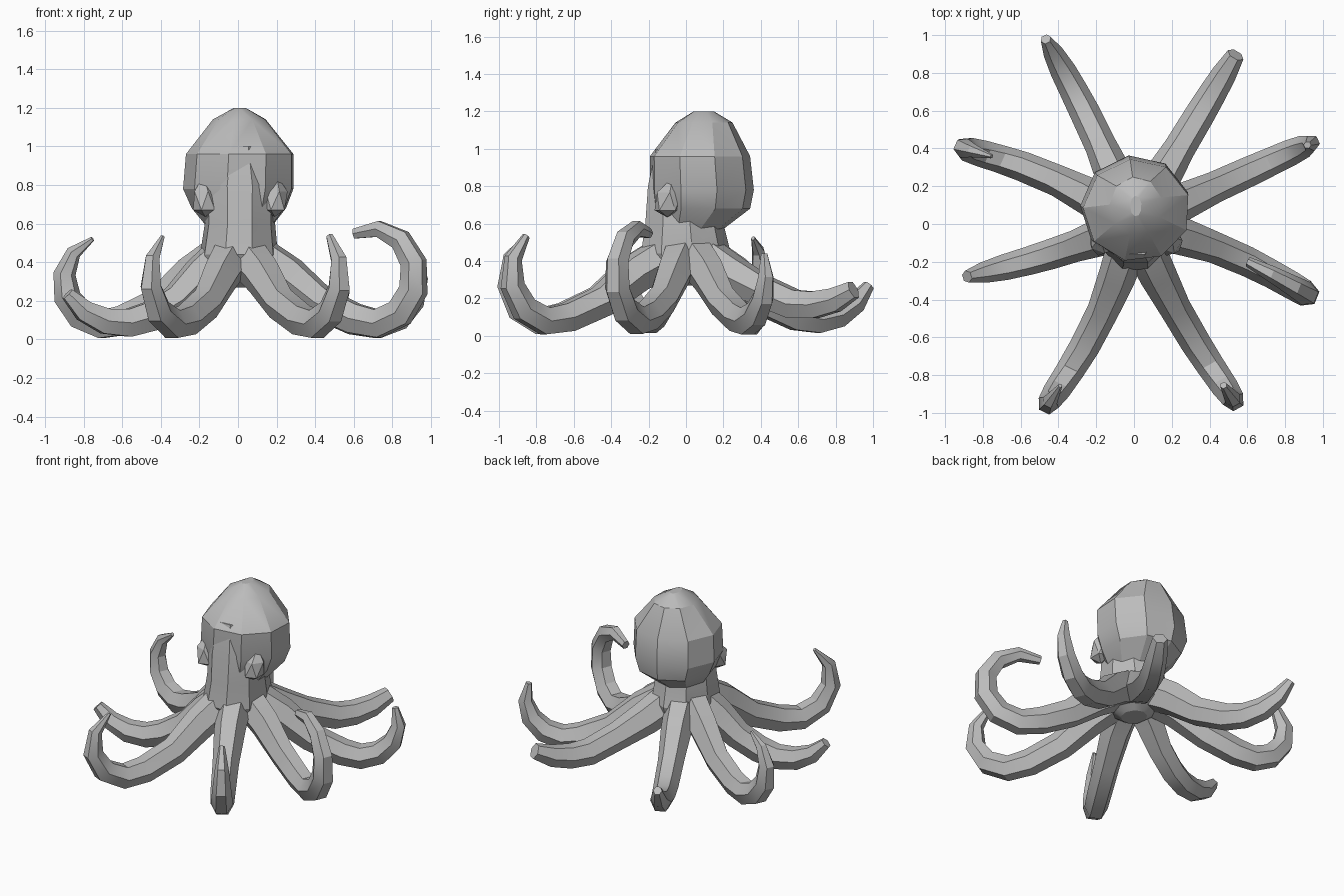
import bpy, bmesh, math
from mathutils import Vector

if "Cube" in bpy.data.objects:
    bpy.data.objects.remove(bpy.data.objects["Cube"])

grey = bpy.data.materials.new("soft_grey")
grey.diffuse_color = (0.5, 0.5, 0.5, 1)
grey.use_nodes = True
grey.node_tree.nodes["Principled BSDF"].inputs["Base Color"].default_value = grey.diffuse_color


def finish(bm, name):
    bmesh.ops.recalc_face_normals(bm, faces=bm.faces)
    bmesh.ops.triangulate(bm, faces=[f for f in bm.faces if len(f.verts) > 3])
    mesh = bpy.data.meshes.new(name)
    bm.to_mesh(mesh)
    bm.free()
    obj = bpy.data.objects.new(name, mesh)
    mesh.materials.append(grey)
    bpy.context.collection.objects.link(obj)
    bpy.ops.object.select_all(action='DESELECT')
    obj.select_set(True)
    bpy.context.view_layer.objects.active = obj
    bpy.ops.object.shade_smooth_by_angle(angle=math.radians(25))
    return obj


def loft(name, rings):
    """Skin a list of equally sized point rings and cap both ends."""
    bm = bmesh.new()
    loops = [[bm.verts.new(p) for p in ring] for ring in rings]
    n = len(loops[0])
    for a, b in zip(loops, loops[1:]):
        for i in range(n):
            j = (i + 1) % n
            bm.faces.new((a[i], a[j], b[j], b[i]))
    bm.faces.new(loops[0])
    bm.faces.new(loops[-1])
    return finish(bm, name)


def oval(z, x0, x1, y0, y1, n=9, turn=0.3):
    cx, cy, rx, ry = (x0 + x1) / 2, (y0 + y1) / 2, (x1 - x0) / 2, (y1 - y0) / 2
    return [(cx + rx * math.cos(math.tau * i / n + turn),
             cy + ry * math.sin(math.tau * i / n + turn), z) for i in range(n)]


def arm(name, bearing, run, low, steps, step, pitch0, pitch1, tip, bow=0.0, sides=6):
    """Arm in one upright plane, bowed sideways: a falling root, then a curl of even steps."""
    out = Vector((math.cos(math.radians(bearing)), math.sin(math.radians(bearing)), 0))
    side = Vector((out.y, -out.x, 0))
    up = Vector((0, 0, 1))
    # root: distance out, height, thickness
    path = [(0.15 * run, 0.43, 0.115), (0.42 * run, 0.33, 0.105),
            (0.70 * run, 0.10 + 0.85 * low, 0.088), (run, low, 0.084)]
    r, z = run, low
    for i in range(steps):
        a = math.radians(pitch0 + (pitch1 - pitch0) * i / (steps - 1))
        r += step * math.cos(a)
        z += step * math.sin(a)
        path.append((r, z, tip + (0.08 - tip) * (1 - ((i + 1) / steps) ** 2.6)))
    reach = max(p[0] for p in path)
    rings = []
    for i, (r, z, thick) in enumerate(path):
        nxt, prev = path[min(i + 1, len(path) - 1)], path[max(i - 1, 0)]
        t = (out * (nxt[0] - prev[0]) + up * (nxt[1] - prev[1])).normalized()
        u = side.cross(t)
        c = out * r + up * z + side * bow * math.sin(math.pi * r / reach)
        rings.append([c + thick * (0.95 * math.cos(a) * side + 1.05 * math.sin(a) * u)
                      for a in (math.tau * k / sides for k in range(sides))])
    return loft(name, rings)


# Mantle: rounded bag, bulging to the back
loft("mantle", [
    oval(1.20, -0.02, 0.04, 0.04, 0.15),
    oval(1.14, -0.13, 0.15, -0.06, 0.25),
    oval(0.96, -0.27, 0.30, -0.20, 0.345),
    oval(0.78, -0.285, 0.30, -0.20, 0.365),
    oval(0.68, -0.24, 0.26, -0.19, 0.345),
    oval(0.57, -0.15, 0.17, -0.15, 0.20),
])

# Head below the mantle, spreading to the arm roots
loft("head", [
    oval(1.00, -0.12, 0.14, -0.17, 0.12, turn=0.17),
    oval(0.80, -0.18, 0.20, -0.215, 0.18, turn=0.17),
    oval(0.60, -0.175, 0.195, -0.23, 0.20, turn=0.17),
    oval(0.44, -0.20, 0.21, -0.255, 0.24, turn=0.17),
    oval(0.34, -0.18, 0.19, -0.20, 0.21, turn=0.17),
    oval(0.27, -0.08, 0.08, -0.09, 0.09, turn=0.17),
])

# Eyes: faceted lumps with a brow running up into the mantle
for s, label in ((-1, "left"), (1, "right")):
    bm = bmesh.new()
    bmesh.ops.create_icosphere(bm, subdivisions=1, radius=1)
    for v in bm.verts:
        lift = max(v.co.z, 0)
        v.co = Vector((0.01 + s * (0.18 + 0.01 * lift) + v.co.x * 0.07,
                       -0.10 + 0.03 * lift + v.co.y * 0.08,
                       0.70 + v.co.z * (0.15 if v.co.z > 0 else 0.065)))
    finish(bm, label + "_eye")

# Arms: bearing, root run, low height, curl steps, step length,
# first and last pitch, tip thickness, sideways bow
arm("front_left_arm", 244.5, 0.70, 0.10, 5, 0.147, -8, 130, 0.012, -0.05)
arm("front_right_arm", -60.5, 0.71, 0.10, 5, 0.147, -8, 125, 0.02, 0.03)
arm("right_front_arm", -22, 0.63, 0.11, 7, 0.142, -11, 190, 0.028, -0.045)
arm("left_front_arm", 197.5, 0.48, 0.12, 4, 0.125, -16, 45, 0.035, -0.02)
arm("left_back_arm", 156, 0.66, 0.10, 6, 0.122, -10, 145, 0.012, 0.045)
arm("right_back_arm", 24.5, 0.67, 0.10, 5, 0.122, -10, 100, 0.02)
arm("back_left_arm", 115.5, 0.65, 0.105, 4, 0.125, -8, 50, 0.03, 0.02)
arm("back_right_arm", 59, 0.67, 0.17, 3, 0.13, -2, 25, 0.05)
